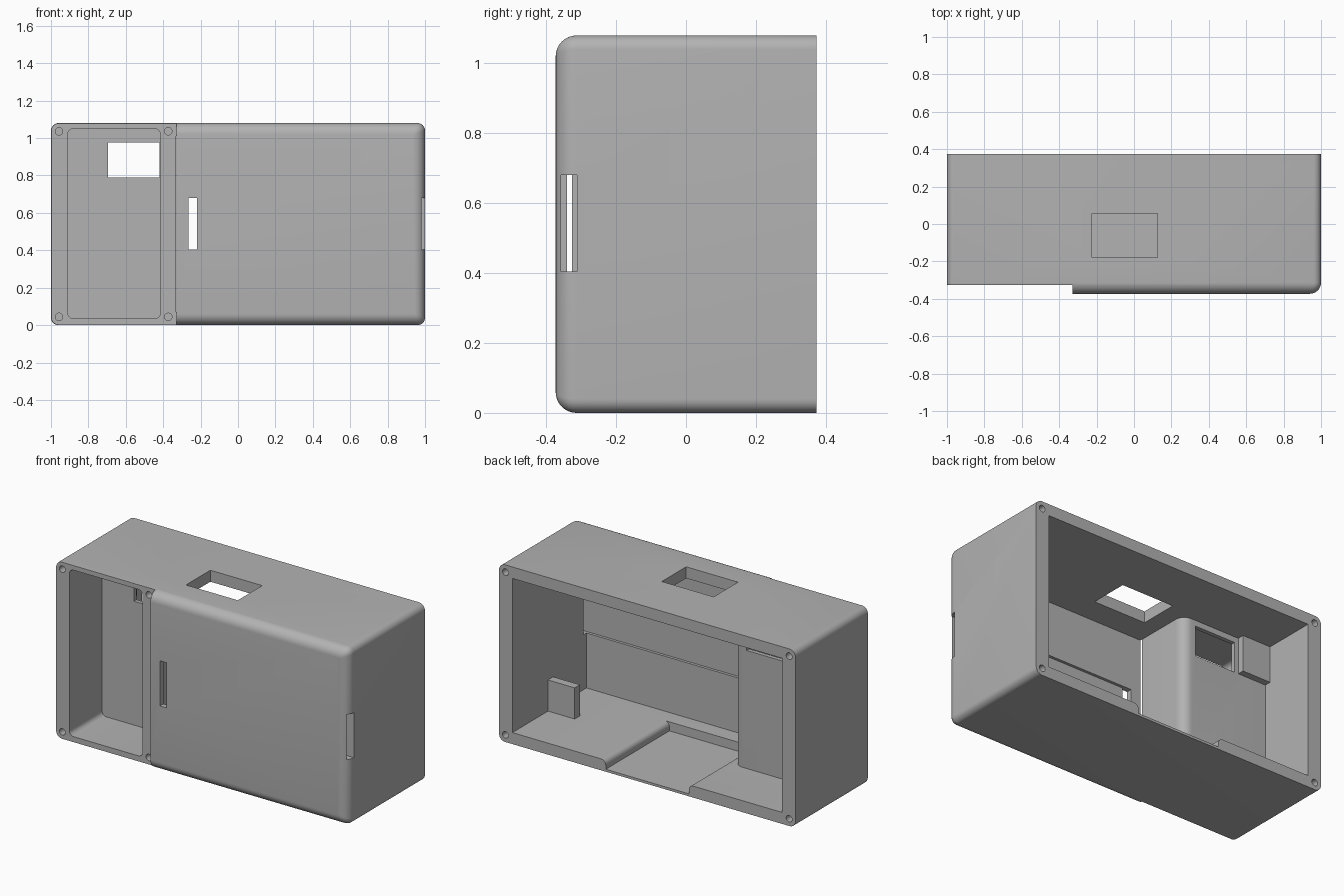
import bpy, bmesh
from math import sin, cos, pi, radians

old = bpy.data.objects.get("Cube")
if old:
    bpy.data.objects.remove(old, do_unlink=True)

grey = bpy.data.materials.new("plain grey")
grey.use_nodes = True
colour = (0.45, 0.45, 0.45, 1)
grey.diffuse_color = colour
grey.node_tree.nodes["Principled BSDF"].inputs["Base Color"].default_value = colour

DEPTH = 0.373      # half depth
HEIGHT = 1.08
STEP_X = -0.33     # where the raised front panel ends
STEP_Y = -0.326
FLOOR, CEILING = 0.07, 1.01
WALL_X = 0.91


def arc(cx, cy, r, start, end, steps=8):
    """Points on an arc, angles in degrees."""
    return [(cx + r * cos(radians(start + (end - start) * i / steps)),
             cy + r * sin(radians(start + (end - start) * i / steps)))
            for i in range(steps + 1)]


def rounded_rect(x0, x1, z0, z1, r, steps=8):
    pts = []
    for cx, cz, a in ((x1 - r, z1 - r, 0), (x0 + r, z1 - r, 90),
                      (x0 + r, z0 + r, 180), (x1 - r, z0 + r, 270)):
        pts += arc(cx, cz, r, a, a + 90, steps)
    return pts


def loft(name, sections):
    """Solid through matching rings of 3D points."""
    bm = bmesh.new()
    rings = [[bm.verts.new(p) for p in s] for s in sections]
    for a, b in zip(rings, rings[1:]):
        for i in range(len(a)):
            j = (i + 1) % len(a)
            bm.faces.new((a[i], a[j], b[j], b[i]))
    bm.faces.new(rings[0])
    bm.faces.new(rings[-1])
    bmesh.ops.recalc_face_normals(bm, faces=bm.faces)
    mesh = bpy.data.meshes.new(name)
    bm.to_mesh(mesh)
    bm.free()
    mesh.materials.append(grey)
    obj = bpy.data.objects.new(name, mesh)
    bpy.context.collection.objects.link(obj)
    return obj


def prism_y(name, pts, y0, y1):
    return loft(name, [[(x, y, z) for x, z in pts] for y in (y0, y1)])


def prism_z(name, pts, z0, z1):
    return loft(name, [[(x, y, z) for x, y in pts] for z in (z0, z1)])


def box(name, x0, x1, y0, y1, z0, z1):
    return prism_z(name, [(x0, y0), (x1, y0), (x1, y1), (x0, y1)], z0, z1)


# Case: rounded block with a rounded front rim
R, RIM = 0.04, 0.06
sections = [(DEPTH, 0)]
for k in range(9):
    t = k / 8 * pi / 2
    sections.append((-DEPTH + RIM * (1 - sin(t)), RIM * (1 - cos(t))))
rings = []
for y, inset in sections:
    pts = rounded_rect(-1 + inset, 1 - inset, inset, HEIGHT - inset,
                       max(R - inset * 0.6, 0.003))
    rings.append([(x, y, z) for x, z in pts])
case = loft("case", rings)

cutters = []

# Step down beside the front panel
cutters.append(box("step_cut", -1.2, STEP_X, -0.6, STEP_Y, -0.2, 1.3))

# Main cavity, open at the back, wrapping round the front compartment
BACK, CR = 0.015, 0.06
edge = STEP_X - 0.001
plan = [(-WALL_X, 0.5), (WALL_X, 0.5), (WALL_X, -0.34), (edge, -0.34)]
plan += arc(edge - CR, BACK - CR, CR, 0, 90)
plan.append((-WALL_X, BACK))
cutters.append(prism_z("cavity_cut", plan, FLOOR, CEILING))

# Front compartment and the window in its back wall
cutters.append(prism_y("compartment_cut",
                       rounded_rect(-WALL_X, -0.415, 0.035, 1.05, 0.03),
                       -0.5, -0.01))
cutters.append(box("window_cut", -0.695, -0.42, -0.05, 0.06, 0.79, 0.975))

# Strap channel behind the panel with its side and front slots
cutters.append(box("channel_cut", -0.265, 1.2, -0.357, -0.312, 0.405, 0.68))
cutters.append(box("front_slot_cut", -0.265, -0.22, -0.6, -0.3, 0.405, 0.68))

# Opening in the top
cutters.append(box("top_opening_cut", -0.225, 0.125, -0.18, 0.055, 0.9, 1.3))

# Shallow trench in the floor with softened long edges
TW, TZ, TR = 0.28, 0.015, 0.03
right = arc(TW + TR, FLOOR - TR, TR, 180, 90, 5)
profile = [(-TW, TZ), (TW, TZ)] + right + [(TW + TR, 0.1), (-TW - TR, 0.1)]
profile += [(-x, z) for x, z in reversed(right)]
cutters.append(prism_y("trench_cut", profile, -0.24, 0.5))

# Screw holes at the corners of the back rim and the compartment
for xs, y0, y1 in (((-0.957, 0.957), 0.27, 0.5),
                   ((-0.957, -0.373), -0.5, -0.226)):
    for x in xs:
        for z in (0.044, HEIGHT - 0.044):
            ring = [(x + 0.02 * cos(i * pi / 12), z + 0.02 * sin(i * pi / 12))
                    for i in range(24)]
            cutters.append(prism_y("screw_hole_cut", ring, y0, y1))

bpy.context.view_layer.objects.active = case
for cutter in cutters:
    mod = case.modifiers.new("cut", 'BOOLEAN')
    mod.operation = 'DIFFERENCE'
    mod.solver = 'EXACT'
    mod.object = cutter
    bpy.ops.object.modifier_apply(modifier=mod.name)
    bpy.data.objects.remove(cutter, do_unlink=True)

# Small mounting blocks in opposite corners of the cavity
box("lower_block", 0.73, WALL_X + 0.01, -0.02, 0.03, FLOOR - 0.01, 0.26)
box("upper_block", -WALL_X - 0.01, -0.72, 0.01, 0.055, 0.79, CEILING + 0.01)

# Smooth the rounded edges only
bpy.ops.object.select_all(action='DESELECT')
case.select_set(True)
bpy.context.view_layer.objects.active = case
bpy.ops.object.shade_smooth_by_angle(angle=radians(30))
